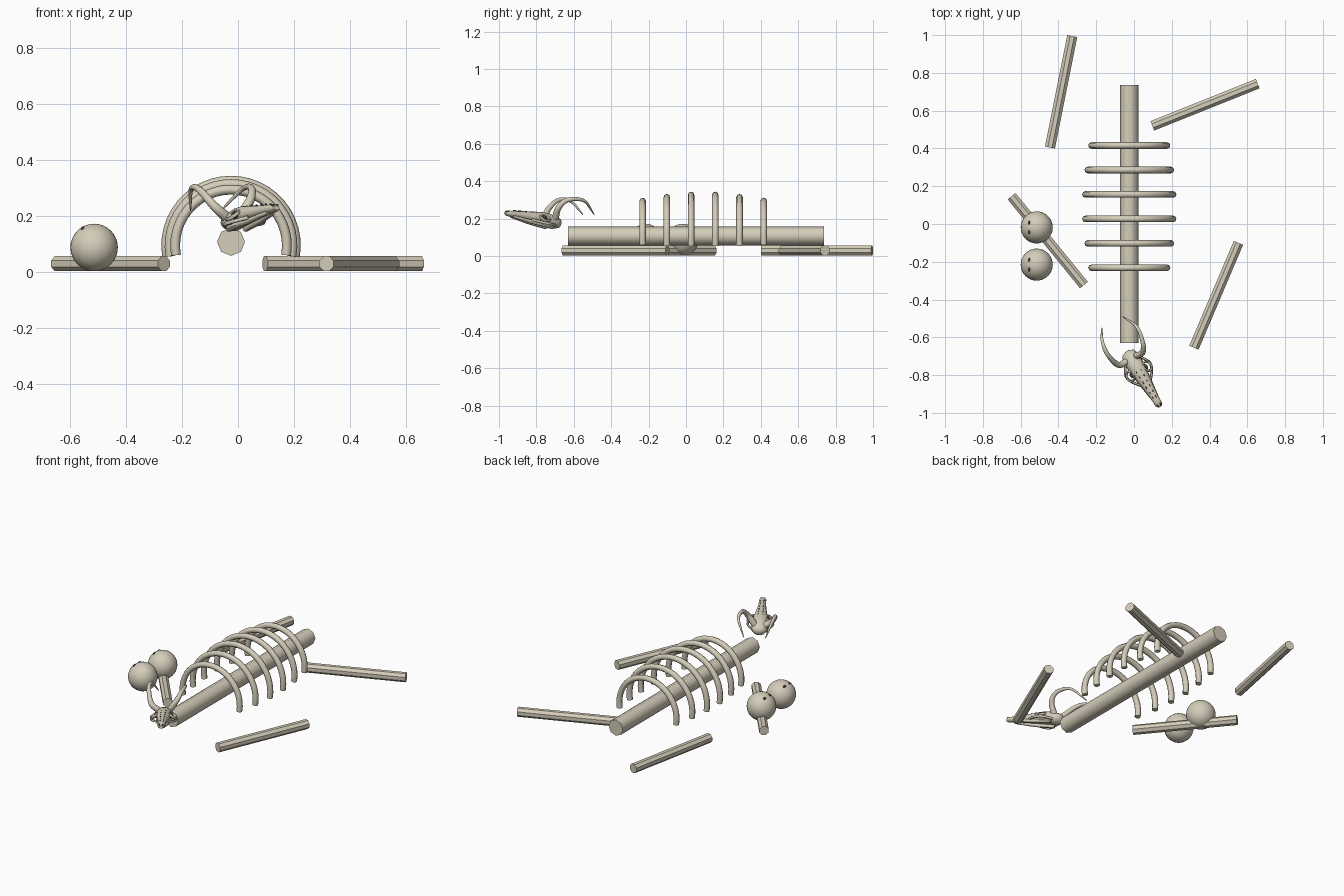
import bpy, bmesh, math
from mathutils import Vector, Matrix

cube = bpy.data.objects.get("Cube")
if cube:
    bpy.data.objects.remove(cube, do_unlink=True)


def material(name, color):
    m = bpy.data.materials.new(name)
    m.use_nodes = True
    m.diffuse_color = (*color, 1)
    m.node_tree.nodes["Principled BSDF"].inputs["Base Color"].default_value = (*color, 1)
    return m


BONE = material("bone", (0.66, 0.61, 0.49))
DARK = material("dark_brown", (0.07, 0.05, 0.04))


def finish(bm, name, mat, angle=None, matrix=None):
    bmesh.ops.recalc_face_normals(bm, faces=bm.faces)
    me = bpy.data.meshes.new(name)
    bm.to_mesh(me)
    bm.free()
    me.materials.append(mat)
    ob = bpy.data.objects.new(name, me)
    bpy.context.collection.objects.link(ob)
    if matrix:
        ob.matrix_world = matrix
    if angle:
        bpy.context.view_layer.objects.active = ob
        ob.select_set(True)
        bpy.ops.object.shade_smooth_by_angle(angle=math.radians(angle))
        ob.select_set(False)
    return ob


def loft(bm, rings):
    loops = [[bm.verts.new(p) for p in ring] for ring in rings]
    n = len(loops[0])
    for a, b in zip(loops, loops[1:]):
        for i in range(n):
            bm.faces.new((a[i], a[(i + 1) % n], b[(i + 1) % n], b[i]))
    bm.faces.new(loops[0])
    bm.faces.new(loops[-1])


def sweep(name, pts, radii, sides=8, angle=60, turn=0.0, matrix=None, mat=BONE):
    """Round tube through the points, one radius for each."""
    pts = [Vector(p) for p in pts]
    rings = []
    for i, p in enumerate(pts):
        t = (pts[min(i + 1, len(pts) - 1)] - pts[max(i - 1, 0)]).normalized()
        if i == 0:
            u = t.cross(Vector((0, 0, 1)))
            if u.length < 0.1:
                u = t.cross(Vector((0, 1, 0)))
        u = (u - t * u.dot(t)).normalized()
        v = t.cross(u)
        angles = [turn + math.tau * k / sides for k in range(sides)]
        rings.append([p + radii[i] * (u * math.cos(a) + v * math.sin(a)) for a in angles])
    bm = bmesh.new()
    loft(bm, rings)
    return finish(bm, name, mat, angle, matrix)


def curve(pts, steps=6):
    """Smooth path through the control points."""
    p = [Vector(q) for q in pts]
    p = [2 * p[0] - p[1]] + p + [2 * p[-1] - p[-2]]
    out = []
    for i in range(1, len(p) - 2):
        a, b, c, d = p[i - 1:i + 3]
        for s in range(steps):
            t = s / steps
            out.append(0.5 * (2 * b + (c - a) * t + (2 * a - 5 * b + 4 * c - d) * t * t
                              + (3 * b - a - 3 * c + d) * t ** 3))
    return out + [p[-2]]


def ball(name, center, size, mat, segs=32, matrix=None):
    bm = bmesh.new()
    bmesh.ops.create_uvsphere(bm, u_segments=segs, v_segments=segs // 2, radius=1)
    bmesh.ops.transform(bm, matrix=Matrix.LocRotScale(Vector(center), None, Vector(size)), verts=bm.verts)
    return finish(bm, name, mat, 60, matrix)


# Backbone
CX = -0.025
sweep("spine", [(CX, -0.63, 0.107), (CX, 0.737, 0.107)], [0.05, 0.05])

# Ribs: arches a little longer than a half circle
for i, r in enumerate((0.2, 0.22, 0.232, 0.232, 0.22, 0.2)):
    y = -0.232 + 0.1295 * i
    arc = [math.radians(-10 + 200 * k / 24) for k in range(25)]
    sweep(f"rib_{i + 1}", [(CX + r * math.cos(a), y, 0.094 + r * math.sin(a)) for a in arc], [0.0175] * 25)

# Loose limb bones
limbs = {
    "back_right_limb": ((-0.445, 0.405), (-0.327, 0.995)),
    "back_left_limb": ((0.097, 0.52), (0.655, 0.743)),
    "front_left_limb": ((0.317, -0.655), (0.553, -0.1)),
    "front_right_limb": ((-0.648, 0.147), (-0.265, -0.323)),
}
for name, ends in limbs.items():
    sweep(name, [(x, y, 0.029) for x, y in ends], [0.029] * 2, angle=30, turn=math.pi / 8)

# Round skulls with small dark eyes
for i, y in enumerate((-0.018, -0.215)):
    ball(f"round_skull_{i + 1}", (-0.515, y, 0.087), [0.085] * 3, BONE)
    for side in (-1, 1):
        ball(f"round_skull_{i + 1}_eye", (-0.555, y + 0.024 * side, 0.152), (0.008, 0.013, 0.011), DARK, 10)

# Horned skull, built along local -y (nose) and then placed
pose = Matrix.Translation((-0.022, -0.70, 0.178)) @ Matrix.Rotation(math.radians(31), 4, 'Z') \
    @ Matrix.Rotation(math.radians(-10), 4, 'X')
stations = [  # distance, half width, half height, height offset
    (-0.03, 0.012, 0.012, 0), (-0.02, 0.035, 0.026, 0), (0.01, 0.047, 0.035, 0),
    (0.05, 0.044, 0.036, 0.006), (0.09, 0.043, 0.034, 0.008), (0.14, 0.036, 0.029, 0.006),
    (0.2, 0.027, 0.022, 0.003), (0.26, 0.021, 0.017, 0), (0.3, 0.02, 0.015, -0.002), (0.315, 0.012, 0.008, -0.004)]
bm = bmesh.new()
ring = [math.tau * k / 16 for k in range(16)]
loft(bm, [[Vector((w * math.cos(a), -d, z + h * math.sin(a))) for a in ring] for d, w, h, z in stations])
finish(bm, "horned_skull", BONE, 50, pose)

for side, word in ((-1, "right"), (1, "left")):
    # Eye ring, cheek arch, dark socket, nostril and lower jaw
    loop = [math.tau * k / 16 for k in range(17)]
    sweep(f"{word}_eye_ring", [(side * (0.052 + 0.021 * math.cos(a)), -0.095 + 0.027 * math.sin(a),
                                0.008 - 0.014 * math.cos(a)) for a in loop], [0.007] * 17, 6, matrix=pose)
    ball(f"{word}_eye_socket", (side * 0.042, -0.095, 0.008), (0.012, 0.017, 0.014), DARK, 12, pose)
    arch = curve([(side * 0.04, -0.02, -0.018), (side * 0.072, -0.075, -0.02), (side * 0.062, -0.12, -0.018),
                  (side * 0.03, -0.165, -0.012)], 5)
    sweep(f"{word}_cheek_arch", arch, [0.007] * len(arch), 6, matrix=pose)
    ball(f"{word}_nostril", (side * 0.009, -0.301, 0.005), (0.006, 0.012, 0.007), DARK, 10, pose)
    jaw = [(side * 0.035, -0.03, -0.03), (side * 0.026, -0.15, -0.024), (side * 0.013, -0.27, -0.014)]
    sweep(f"{word}_tooth_row", jaw, [0.012, 0.011, 0.007], 6, matrix=pose)
    # Small dark seam marks along the snout
    for k in range(6):
        d = 0.1 + 0.032 * k
        ball(f"{word}_seam_mark", (side * (0.014 - 0.001 * k), -d, 0.037 - 0.11 * (d - 0.1)),
             (0.0025, 0.007, 0.003), DARK, 8, pose)

# Swept horns
horns = {
    "right_horn": [(-0.04, -0.73, 0.195), (-0.085, -0.745, 0.235), (-0.14, -0.69, 0.295),
                   (-0.168, -0.62, 0.295), (-0.17, -0.55, 0.22)],
    "left_horn": [(0.01, -0.70, 0.20), (0.045, -0.68, 0.26), (0.047, -0.63, 0.3),
                  (0.015, -0.545, 0.295), (-0.06, -0.49, 0.22)],
}
for name, pts in horns.items():
    path = curve(pts)
    n = len(path) - 1
    sweep(name, path, [0.002 + 0.017 * (1 - k / n) ** 0.7 for k in range(n + 1)], 10)
